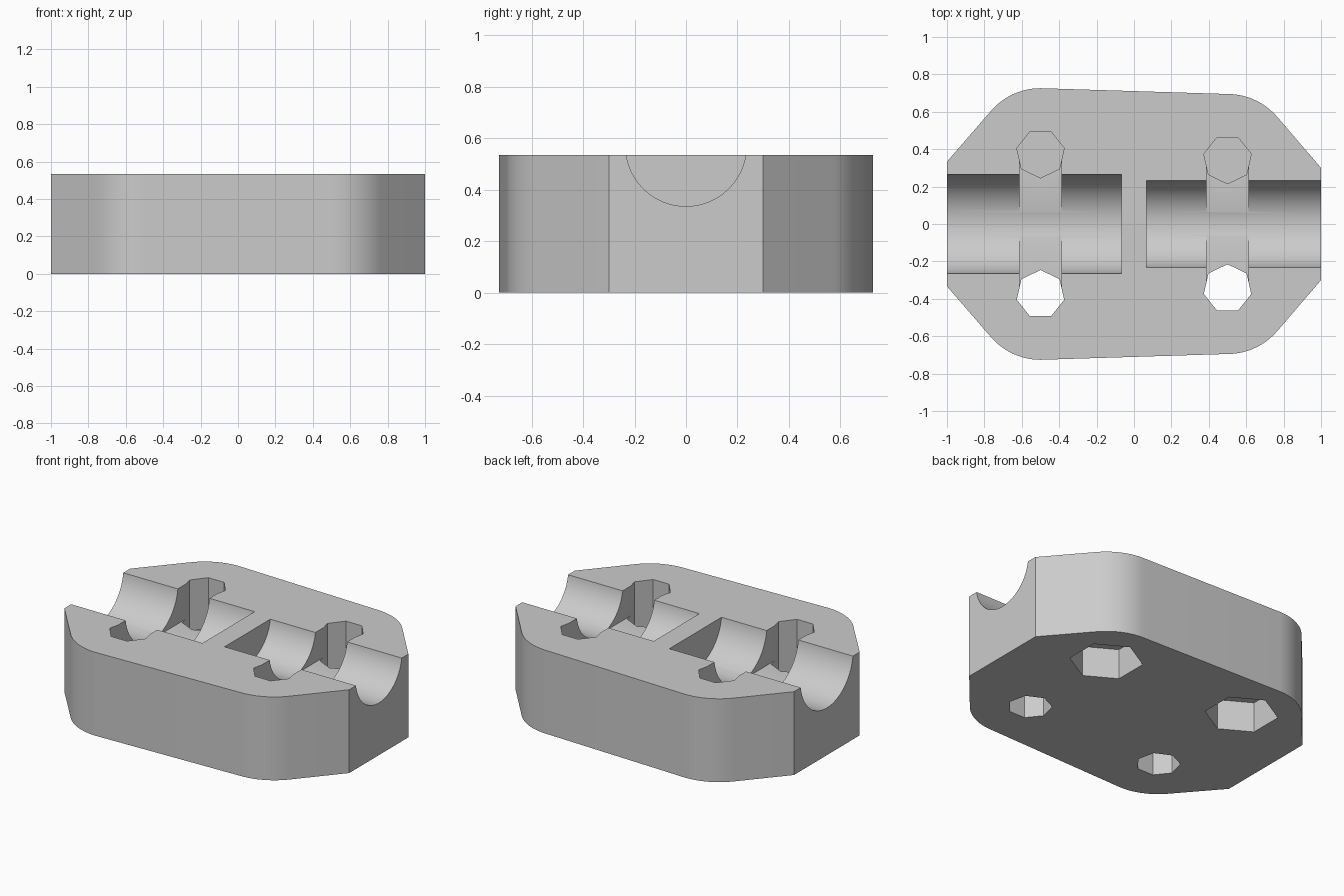
import bpy, bmesh, math
from mathutils import Vector, geometry

if "Cube" in bpy.data.objects:
    bpy.data.objects.remove(bpy.data.objects["Cube"])

H = 0.535          # block height
AXIS_Z = 0.57      # height of the rod axis
# per side: x sign, rod groove radius, hole offset in y, half width of block end
SIDES = [(-1, 0.267, 0.376, 0.333), (1, 0.2346, 0.345, 0.30)]

grey = bpy.data.materials.new("light grey")
grey.diffuse_color = (0.6, 0.6, 0.6, 1)
grey.use_nodes = True
grey.node_tree.nodes["Principled BSDF"].inputs["Base Color"].default_value = grey.diffuse_color


def prism(name, pts, axis, lo, hi):
    """Extrude a closed 2D outline along x or z."""
    place = {"z": lambda p, h: (p[0], p[1], h), "x": lambda p, h: (h, p[0], p[1])}[axis]
    bm = bmesh.new()
    face = bm.faces.new([bm.verts.new(place(p, lo)) for p in pts])
    new = bmesh.ops.extrude_face_region(bm, geom=[face])["geom"]
    step = Vector(place((0, 0), hi - lo))
    bmesh.ops.translate(bm, vec=step, verts=[v for v in new if isinstance(v, bmesh.types.BMVert)])
    bmesh.ops.recalc_face_normals(bm, faces=bm.faces)
    mesh = bpy.data.meshes.new(name)
    bm.to_mesh(mesh)
    bm.free()
    obj = bpy.data.objects.new(name, mesh)
    bpy.context.collection.objects.link(obj)
    mesh.materials.append(grey)
    return obj


def ring(cx, cy, r, n, start=0.0):
    return [(cx + r * math.cos(start + math.tau * i / n),
             cy + r * math.sin(start + math.tau * i / n)) for i in range(n)]


# Block outline: hull of the four rounded corners and the two flat ends
points = []
for sx, r, hole_y, end in SIDES:
    for sy in (-1, 1):
        points += ring(sx * 0.5, sy * hole_y, 0.35, 96) + [(sx, sy * end)]
outline = [points[i] for i in geometry.convex_hull_2d(points)]
block = prism("clamp_block", outline, "z", 0, H)

cutters = []
for sx, r, hole_y, end in SIDES:
    cx = sx * 0.5
    # Rod groove, open at the outer end
    lo, hi = sorted((sx * 0.067, sx * 1.1))
    cutters.append(prism("rod_groove", ring(0, AXIS_Z, r, 96, math.pi / 96), "x", lo, hi))
    # Flat-bottomed slot across the groove
    w, floor = 0.1125, AXIS_Z - math.sqrt(r * r - 0.064 ** 2)
    slot = [(cx - w, -hole_y), (cx + w, -hole_y), (cx + w, hole_y), (cx - w, hole_y)]
    cutters.append(prism("cross_slot", slot, "z", floor, H + 0.1))
    # Seven-sided holes: front goes through, back stops above the nut trap
    cutters.append(prism("front_hole", ring(cx, -hole_y, 0.13, 7, math.pi / 2), "z", -0.1, H + 0.12))
    cutters.append(prism("back_hole", ring(cx, hole_y, 0.13, 7, -math.pi / 2), "z", 0.21, H + 0.12))
    # Hexagonal nut trap underneath
    cutters.append(prism("nut_trap", ring(cx, hole_y, 0.215, 6, math.pi / 2), "z", -0.1, 0.195))

bpy.context.view_layer.objects.active = block
block.select_set(True)
for c in cutters:
    mod = block.modifiers.new(c.name, "BOOLEAN")
    mod.operation, mod.solver, mod.object = "DIFFERENCE", "EXACT", c
    bpy.ops.object.modifier_apply(modifier=mod.name)
for c in cutters:
    bpy.data.objects.remove(c)
bpy.ops.object.shade_smooth_by_angle(angle=math.radians(25))
